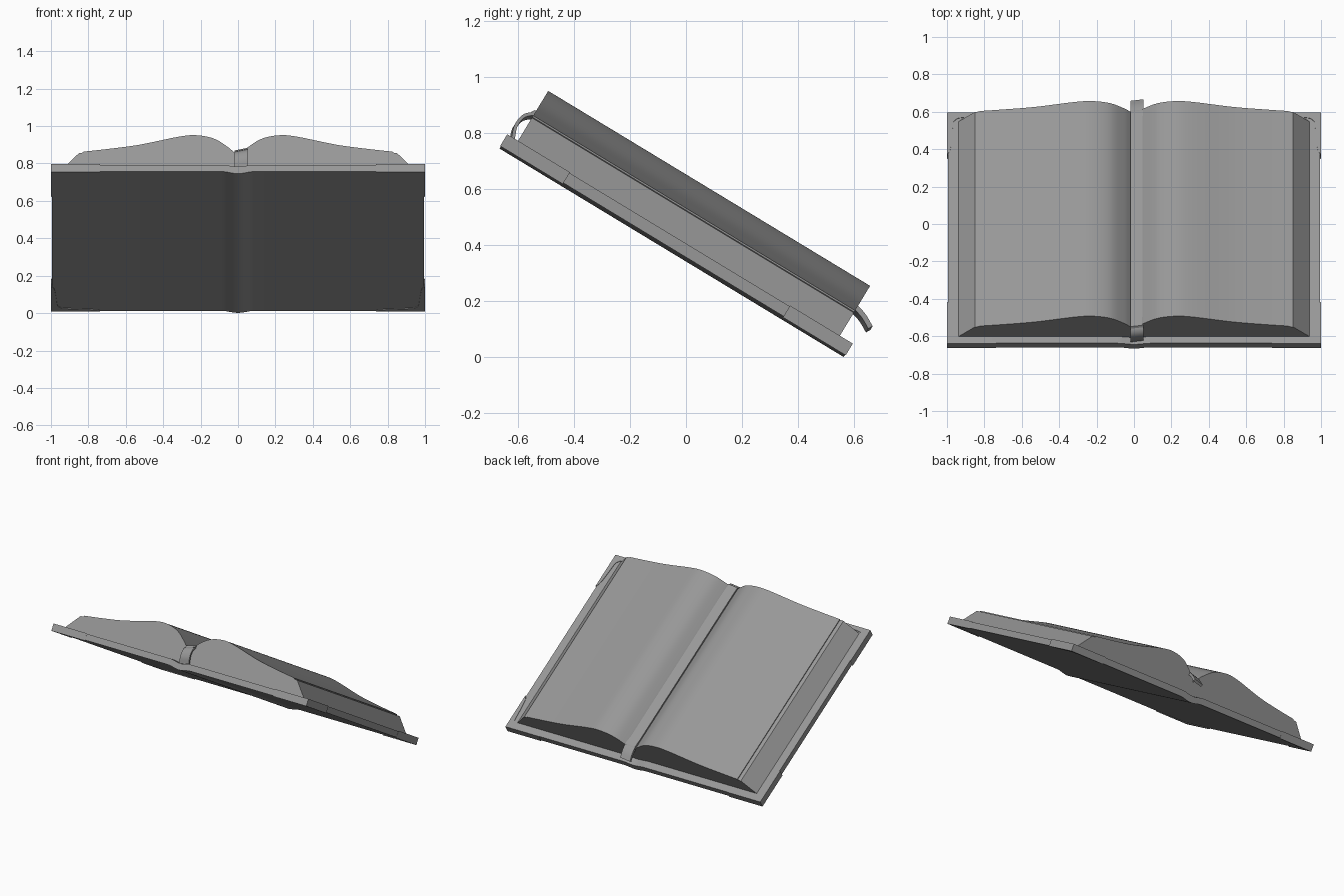
import bpy, bmesh, math
from mathutils import Matrix, Vector

if "Cube" in bpy.data.objects:
    bpy.data.objects.remove(bpy.data.objects["Cube"])

# Everything is modelled flat (x across, y along the spine, z thickness), then tilted
TILT = Matrix.Rotation(-math.radians(31.2), 4, 'X')
Y0, Y1 = -0.959, 0.484      # cover ends
P0, P1 = -0.914, 0.430      # page ends
TOP = 0.348                 # inner face of the cover

# One mid grey for the whole book
GREY = bpy.data.materials.new("mid_grey")
GREY.diffuse_color = (0.31, 0.31, 0.31, 1)
GREY.use_nodes = True
GREY.node_tree.nodes["Principled BSDF"].inputs["Base Color"].default_value = GREY.diffuse_color


def finish(name, bm, angle=35):
    bmesh.ops.recalc_face_normals(bm, faces=bm.faces)
    me = bpy.data.meshes.new(name)
    bm.to_mesh(me)
    bm.free()
    me.transform(TILT)
    me.materials.append(GREY)
    ob = bpy.data.objects.new(name, me)
    bpy.context.collection.objects.link(ob)
    bpy.ops.object.select_all(action='DESELECT')
    bpy.context.view_layer.objects.active = ob
    ob.select_set(True)
    bpy.ops.object.shade_smooth_by_angle(angle=math.radians(angle))
    return ob


def extrude(name, pts, offset):
    """Extrude a closed outline of 3D points by an offset."""
    bm = bmesh.new()
    face = bm.faces.new([bm.verts.new(p) for p in pts])
    new = bmesh.ops.extrude_face_region(bm, geom=[face])['geom']
    bmesh.ops.translate(bm, vec=offset,
                        verts=[g for g in new if isinstance(g, bmesh.types.BMVert)])
    return finish(name, bm)


def spline(pts, n=6):
    """Catmull-Rom curve through the points."""
    p = [Vector(q) for q in pts]
    p = [2 * p[0] - p[1]] + p + [2 * p[-1] - p[-2]]
    out = []
    for a, b, c, d in zip(p, p[1:], p[2:], p[3:]):
        for i in range(n):
            t = i / n
            out.append(0.5 * (2 * b + (c - a) * t + (2 * a - 5 * b + 4 * c - d) * t * t
                              + (3 * b - a - 3 * c + d) * t ** 3))
    return out + [p[-2]]


# Cover: two boards joined by a rounded spine that bulges downwards
def board_edge(z, dip):
    bump = [(0.09 * i / 6, z - dip * (1 + math.cos(math.pi * i / 6)) / 2) for i in range(-6, 7)]
    return [(-0.994, z)] + bump + [(0.994, z)]

outline = board_edge(TOP, 0.012) + board_edge(0.306, 0.013)[::-1]
extrude("cover", [(x, Y0 + 0.003, z) for x, z in outline], (0, Y1 - Y0 - 0.006, 0))

# Pages: a solid block with a loose top sheet on each side
arch = spline([(0.004, 0.078), (0.02, 0.096), (0.056, 0.132), (0.126, 0.182), (0.217, 0.204),
               (0.313, 0.196), (0.527, 0.145), (0.70, 0.118), (0.85, 0.099)])
leaf = [(p.x, p.y) for p in arch if p.x < 0.835]
for side, label in ((-1, "left"), (1, "right")):
    block = [(0, TOP - 0.011), (0, TOP + 0.076)] + [(p.x, TOP + p.y) for p in arch] \
        + [(0.938, TOP), (0.09, TOP)]
    extrude(label + "_page_block", [(side * x, P0, z) for x, z in block], (0, P1 - P0, 0))
    sheet = [(x, TOP + h) for x, h in leaf] + [(x, TOP + h + 0.006) for x, h in leaf[::-1]]
    extrude(label + "_top_sheet", [(side * x, P0, z) for x, z in sheet], (0, P1 - P0, 0))

# Corner guards: thin plates with a concave inner curve wrapping the cover corners
curve = spline([(0.262, 0.0), (0.245, 0.016), (0.14, 0.026), (0.065, 0.034), (0.046, 0.046),
                (0.034, 0.065), (0.028, 0.14), (0.018, 0.23), (0.0, 0.262)], 4)
for sx, xl in ((-1, "left"), (1, "right")):
    for y, sy, yl in ((Y0, 1, "head"), (Y1, -1, "foot")):
        pts = [(sx, y, 0.302)] + [(sx * (1 - p.x), y + sy * p.y, 0.302) for p in curve]
        extrude(f"{xl}_{yl}_corner_guard", pts, (0, 0, 0.049))

# Ribbon bookmark: lies in the gutter, curls over one end and hangs past the other
path = spline([(-0.934, 0.342), (-0.948, 0.385), (-0.942, 0.428), (-0.912, 0.454),
               (-0.86, 0.462), (-0.25, 0.462), (0.36, 0.462), (0.42, 0.459),
               (0.465, 0.447), (0.508, 0.424)])
bm = bmesh.new()
rings = []
for i, p in enumerate(path):
    d = path[min(i + 1, len(path) - 1)] - path[max(i - 1, 0)]
    n = Vector((-d.y, d.x)).normalized() * (0.006 if p.x < 0.4 else 0.009)
    rings.append([bm.verts.new((x, p.x + s * n.x, p.y + s * n.y + roll))
                  for x, s, roll in ((-0.02, -1, -0.007), (0.05, -1, 0.009),
                                     (0.05, 1, 0.009), (-0.02, 1, -0.007))])
for a, b in zip(rings, rings[1:]):
    for k in range(4):
        bm.faces.new((a[k], a[(k + 1) % 4], b[(k + 1) % 4], b[k]))
bm.faces.new(rings[0])
bm.faces.new(rings[-1])
finish("ribbon_bookmark", bm)
